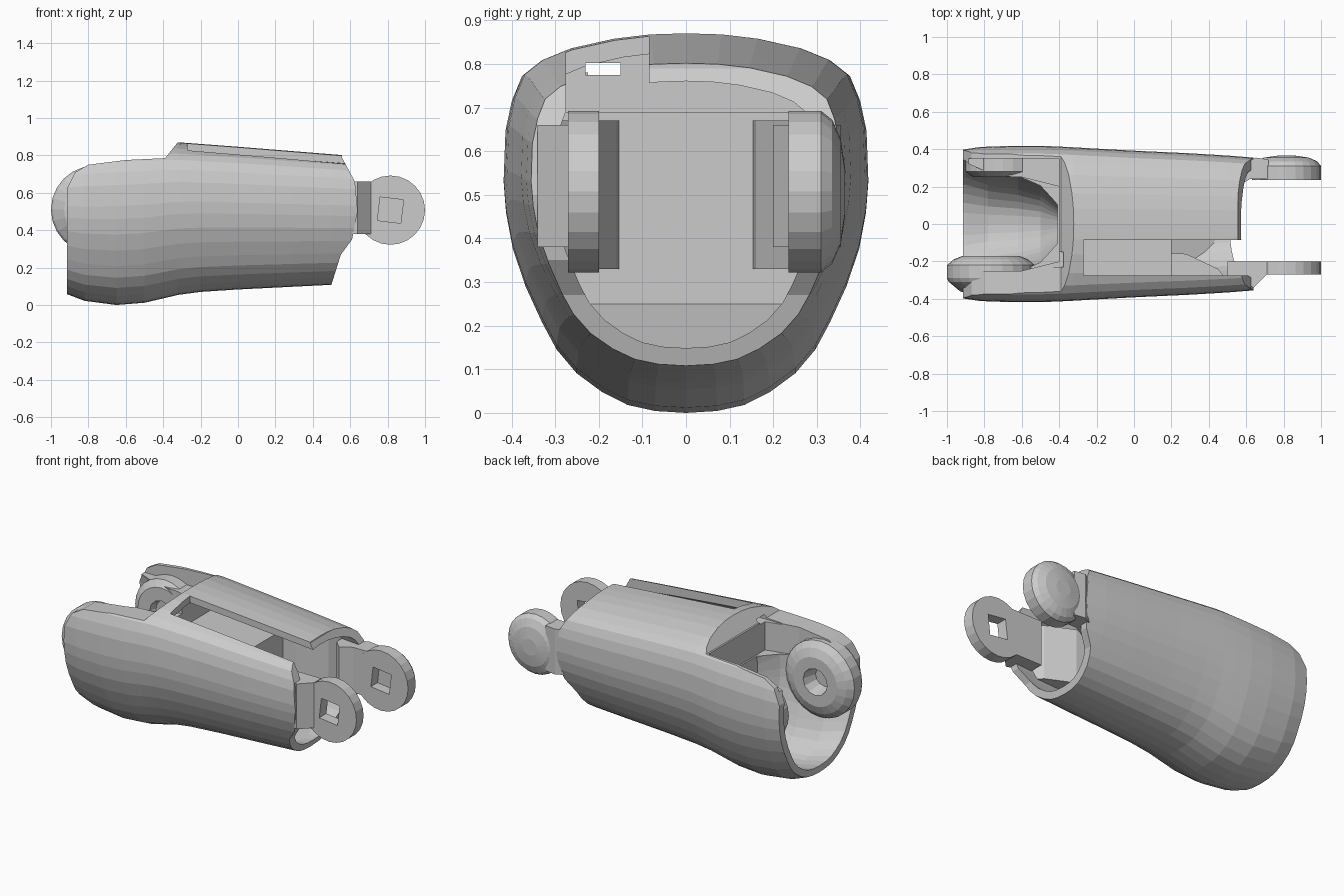
import bpy, bmesh, math

if "Cube" in bpy.data.objects:
    bpy.data.objects.remove(bpy.data.objects["Cube"])

# Half cross-section (y, z) as fractions of half width and height, bottom to top
HALF = [(0, 0), (.17, .005), (.32, .021), (.46, .055), (.60, .105), (.71, .168), (.79, .24), (.88, .335),
        (.95, .435), (.987, .53), (1, .61), (.99, .74), (.955, .82), (.90, .885), (.80, .925),
        (.64, .958), (.40, .985), (.2, .997), (0, 1)]
# Shell stations: x, half width, bottom, top
STATIONS = [(-1, .385, .07, .80), (-.92, .397, .06, .83), (-.82, .412, .022, .85), (-.65, .418, 0, .866),
            (-.5, .418, .012, .87), (-.4, .414, .035, .871), (-.32, .41, .054, .87), (-.2, .403, .07, .861),
            (0, .392, .083, .846), (.3, .378, .098, .822), (.5, .366, .108, .806), (.7, .35, .118, .79)]


def station(x):
    for a, b in zip(STATIONS, STATIONS[1:]):
        if x <= b[0] + 1e-6:
            f = (x - a[0]) / (b[0] - a[0])
            return [p + (q - p) * f for p, q in zip(a, b)]
    return [x] + list(STATIONS[-1][1:])


def section(x, ty=0, tz=0):
    _, w, lo, hi = station(x)
    w, lo, hi = w - ty, lo + tz, hi - tz
    pts = [(x, y * w, lo + z * (hi - lo)) for y, z in HALF]
    return pts + [(x, -p[1], p[2]) for p in pts[-2:0:-1]]


def loft(name, rings):
    bm = bmesh.new()
    rows = [[bm.verts.new(p) for p in r] for r in rings]
    n = len(rows[0])
    for a, b in zip(rows, rows[1:]):
        for i in range(n):
            bm.faces.new((a[i], a[(i + 1) % n], b[(i + 1) % n], b[i]))
    bm.faces.new(rows[0])
    bm.faces.new(rows[-1])
    bmesh.ops.recalc_face_normals(bm, faces=bm.faces)
    me = bpy.data.meshes.new(name)
    bm.to_mesh(me)
    bm.free()
    ob = bpy.data.objects.new(name, me)
    bpy.context.collection.objects.link(ob)
    return ob


def side_prism(name, xz, y0, y1):
    return loft(name, [[(x, y, z) for x, z in xz] for y in (y0, y1)])


def plan_prism(name, xy, z0, z1):
    return loft(name, [[(x, y, z) for x, y in xy] for z in (z0, z1)])


def box(name, x0, x1, y0, y1, z0, z1):
    return side_prism(name, [(x0, z0), (x1, z0), (x1, z1), (x0, z1)], y0, y1)


def disc(name, cx, cz, rings, n=24):
    return loft(name, [[(cx + r * math.cos(2 * math.pi * i / n), y, cz + r * math.sin(2 * math.pi * i / n))
                        for i in range(n)] for y, r in rings])


def cut(ob, *cutters, op='DIFFERENCE'):
    for c in cutters:
        m = ob.modifiers.new("cut", 'BOOLEAN')
        m.operation, m.solver, m.object = op, 'EXACT', c
        bpy.context.view_layer.objects.active = ob
        bpy.ops.object.modifier_apply(modifier=m.name)
        bpy.data.objects.remove(c)


# Hollow shell: rear socket narrows to a rounded end, front cavity is open
shell = loft("shell", [section(s[0]) for s in STATIONS])
rear = [section(x, ty, tz) for x, ty, tz in
        [(-1, .045, .04), (-.9, .05, .045), (-.78, .12, .055), (-.62, .16, .06), (-.5, .21, .12), (-.41, .3, .22)]]
rear[0] = [(-1.1, y, z) for _, y, z in rear[0]]
front = [section(x, .05, .04) for x in (-.28, 0, .3, .5, .7)]
front.append([(.8, y, z) for _, y, z in front[-1]])
cut(shell,
    side_prism("cut_rear_end", [(-1.3, -.2), (-.915, -.2), (-.915, .62), (-.87, .71), (-.8, .75), (-.6, .775),
                                (-.39, .785), (-.31, .885), (-.31, 1.1), (-1.3, 1.1)], -.6, .6),
    side_prism("cut_front_end", [(.495, -.1), (.5, .11), (.55, .27), (.61, .35), (.64, .5), (.625, .66),
                                 (.555, .79), (.553, 1.1), (1.2, 1.1), (1.2, -.1)], -.6, .6),
    loft("cut_rear_cavity", rear),
    loft("cut_front_cavity", front),
    plan_prism("cut_rear_top", [(-1.2, -.25), (-.6, -.25), (-.4, -.2), (-.4, .2), (-.6, .25), (-1.2, .25)], .6, 1.2),
    box("cut_back_step", -1.2, -.4, 0, .35, .68, 1.2),
    box("cut_slot", -.27, .9, -.275, -.085, .68, 1.2),
    box("cut_bridge_hole", -.5, -.2, -.23, -.15, .775, .802))


def clip_to_shell(ob):
    cut(ob, loft("clip", [section(s[0], .02, .015) for s in STATIONS]), op='INTERSECT')


# Inner core block, floor ramp and tapered side walls
core = loft("core_block", [section(x, .02, .02) for x in (-.3, -.1, .2)])
cut(core, box("cut_core_top", -.5, .5, -.6, .6, .69, 1.2))
ramp = side_prism("floor_ramp", [(.15, .09), (.47, .13), (.47, .14), (.15, .27)], -.22, .22)
clip_to_shell(ramp)
for s, name in ((-1, "front_side_wall"), (1, "back_side_wall")):
    wall = plan_prism(name, [(.15, s * .15), (.28, s * .16), (.45, s * .24), (.55, s * .37), (.15, s * .37)], .33, .67)
    clip_to_shell(wall)

# Rear pivot boss and back bearing
boss = disc("rear_front_boss", -.765, .51, [(-.375, .12), (-.36, .165), (-.31, .225), (-.29, .235), (-.22, .235),
                                            (-.19, .2), (-.17, .15)])
cut(boss, disc("cut_boss_recess", -.765, .51, [(-.26, .06), (-.1, .1)], 12))
bearing = disc("rear_back_bearing", -.7, .51, [(.25, .16), (.28, .2), (.37, .2)])
cut(bearing, disc("cut_bearing_recess", -.7, .51, [(.3, .06), (.2, .1)], 12))

# Front hinge lugs with square pin holes
HX, HZ, HR = .815, .507, .185
flat_lug = disc("front_flat_lug", HX, HZ, [(-.27, HR), (-.2, HR)])
dome_lug = disc("front_dome_lug", HX, HZ, [(.235, HR), (.31, HR), (.335, .165), (.355, .12), (.365, .05)])
for lug, y0, y1 in ((flat_lug, -.4, -.1), (dome_lug, .1, .3)):
    cut(lug, side_prism("cut_pin", [(HX - .07, HZ - .055), (HX + .055, HZ - .07), (HX + .07, HZ + .055),
                                    (HX - .055, HZ + .07)], y0, y1))

# Necks joining lugs to shell
plan_prism("flat_lug_neck", [(.5, -.31), (.6, -.325), (.64, -.34), (.71, -.27), (.71, -.2), (.5, -.2)], .38, .66)
plan_prism("dome_lug_neck", [(.5, .31), (.6, .33), (.65, .355), (.72, .345), (.72, .24), (.62, .24), (.55, .2),
                             (.5, .25)], .38, .66)
